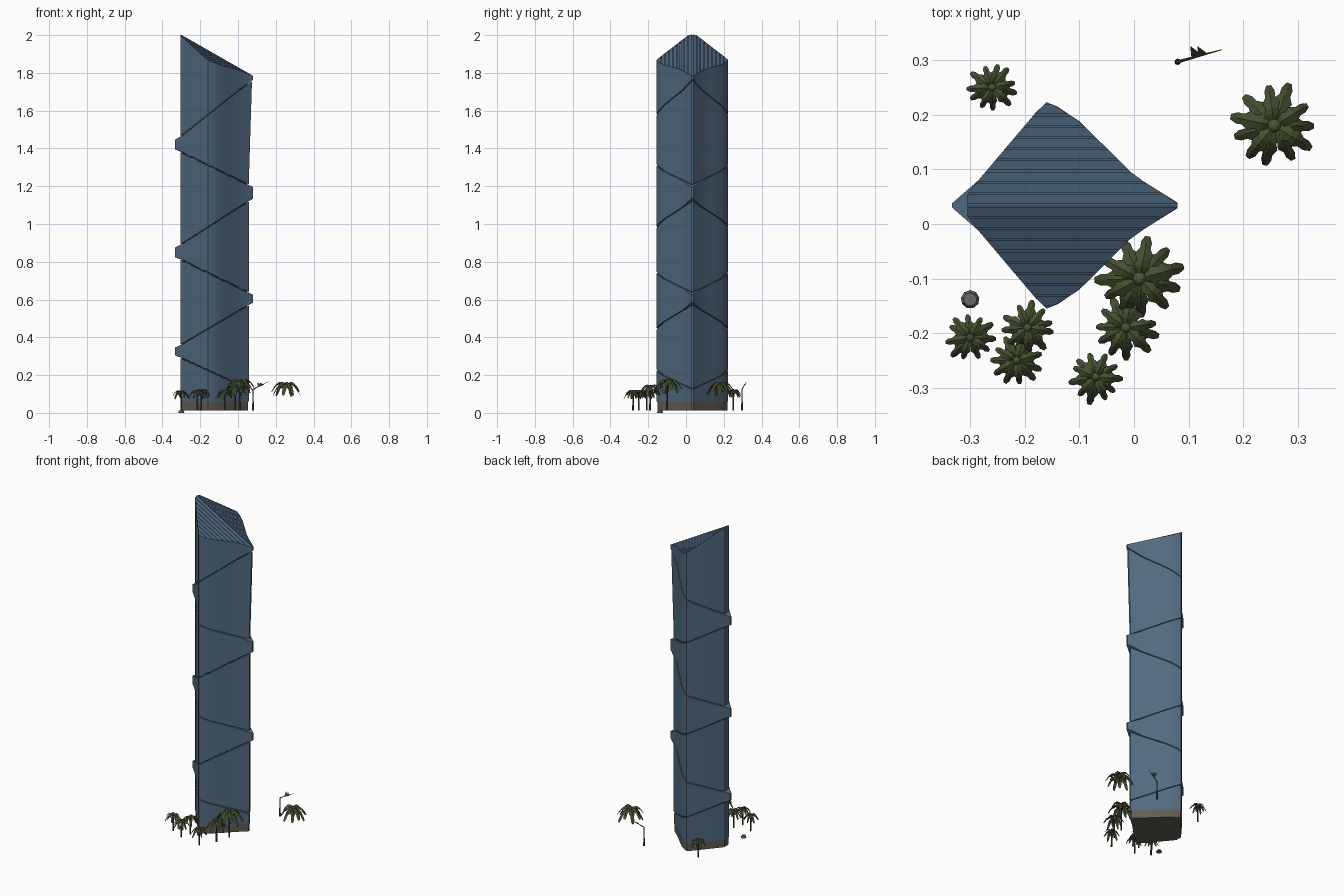
import bpy, bmesh, math, random
from mathutils import Vector, Matrix

if "Cube" in bpy.data.objects:
    bpy.data.objects.remove(bpy.data.objects["Cube"])

random.seed(4)
YC = 0.034  # tower axis in y


def mat(name, r, g, b):
    m = bpy.data.materials.new(name)
    m.diffuse_color = (r, g, b, 1)
    m.use_nodes = True
    m.node_tree.nodes["Principled BSDF"].inputs["Base Color"].default_value = m.diffuse_color
    return m


GLASS = mat("blue glass", 0.085, 0.145, 0.215)
ROOF = mat("roof blue", 0.075, 0.135, 0.21)
SEAM = mat("dark seam", 0.03, 0.045, 0.06)
BASE = mat("base taupe", 0.12, 0.11, 0.09)
LEAF = mat("palm leaf", 0.06, 0.08, 0.03)
BUD = mat("palm heart", 0.075, 0.1, 0.035)
TRUNK = mat("trunk", 0.06, 0.06, 0.045)
STONE = mat("stone", 0.14, 0.145, 0.14)


def finish(bm, name, mats, smooth=None, fix=True):
    if fix:
        bmesh.ops.recalc_face_normals(bm, faces=bm.faces)
    me = bpy.data.meshes.new(name)
    bm.to_mesh(me)
    bm.free()
    ob = bpy.data.objects.new(name, me)
    bpy.context.collection.objects.link(ob)
    for m in mats:
        me.materials.append(m)
    if smooth:
        bpy.ops.object.select_all(action='DESELECT')
        ob.select_set(True)
        bpy.context.view_layer.objects.active = ob
        bpy.ops.object.shade_smooth_by_angle(angle=math.radians(smooth))
    return ob


# Plan outline of one half of the tower: (x, distance from the axis)
def half_plan(left, right, inset=0.0):
    ends_l = {"wide": (-0.305, 0.02), "tip": (-0.333, 0.004)}[left]
    pts = [ends_l, (-0.285, 0.046), (-0.18, 0.17), (-0.16, 0.189), (-0.14, 0.181),
           (-0.10, 0.154), (-0.05, 0.105), (0.0, 0.055), (right, 0.005)]
    k = 1 - inset / 0.19
    return [(-0.125 + (x + 0.125) * k, d * k) for x, d in pts]


def full_ring(half):
    return [(x, d) for x, d in half] + [(x, -d) for x, d in reversed(half)]


def seam_z(zl, zr):
    return lambda x, d: zl + (zr - zl) * min(1, max(0, (x + 0.32) / 0.39))


def roof_z(x, d):
    return 2.006 - 0.571 * (x + 0.305) - 0.29 * abs(d)


def add_ring(bm, half, zf, dz=0.0):
    return [bm.verts.new((x, YC + d, zf(x, d) + dz)) for x, d in full_ring(half)]


def bridge(bm, a, b, mi=0):
    n = len(a)
    for i in range(n):
        f = bm.faces.new((a[i], a[(i + 1) % n], b[(i + 1) % n], b[i]))
        f.material_index = mi


# Tower shell: stacked folded panels with zigzag seams
seams = [(1.45, 1.76), (1.39, 1.20), (0.88, 1.13), (0.82, 0.63), (0.35, 0.58), (0.30, 0.12)]
bm = bmesh.new()
upper = add_ring(bm, half_plan("wide", 0.08), roof_z)
for i, (zl, zr) in enumerate(seams):
    zf = seam_z(zl, zr)
    if i % 2 == 0:   # left-wide panel above, right-wide panel below
        above = half_plan("wide", 0.08)
        below = half_plan("tip", 0.074 if i == 0 else 0.059)
    else:            # right-wide panel above, left-wide panel below
        above = half_plan("tip", 0.057)
        below = half_plan("wide", 0.08 if i < 5 else 0.057)
    groove = half_plan("wide", 0.052, 0.006)
    r1 = add_ring(bm, above, zf, 0.004)
    r2 = add_ring(bm, groove, zf, 0.003)
    r3 = add_ring(bm, groove, zf, -0.003)
    r4 = add_ring(bm, below, zf, -0.004)
    bridge(bm, upper, r1)
    bridge(bm, r1, r2)
    bridge(bm, r2, r3, 1)
    bridge(bm, r3, r4)
    upper = r4
bridge(bm, upper, add_ring(bm, half_plan("wide", 0.057), lambda x, d: 0.06))
finish(bm, "tower_shell", [GLASS, SEAM], 35)

# Sunken roof deck under the slats
bm = bmesh.new()
half = half_plan("wide", 0.08)
for s in (1, -1):
    edge = [bm.verts.new((x, YC + s * d, roof_z(x, d) - 0.012)) for x, d in half]
    ridge = [bm.verts.new((x, YC, roof_z(x, 0) - 0.012)) for x, d in half]
    for i in range(len(half) - 1):
        q = (edge[i], edge[i + 1], ridge[i + 1], ridge[i])
        bm.faces.new(q if s < 0 else q[::-1])
finish(bm, "roof_deck", [ROOF], fix=False)


# Width of the plan along x at a distance from the axis
def span(d):
    peak = 3
    out = []
    for part in (half[:peak + 1], half[peak:][::-1]):
        x = part[0][0]
        for (x0, d0), (x1, d1) in zip(part, part[1:]):
            if d0 <= d <= d1:
                x = x0 + (x1 - x0) * (d - d0) / (d1 - d0)
        out.append(x)
    return out


# Roof slats running along x, following both slopes
bm = bmesh.new()
for s in (1, -1):
    for k in range(9):
        d0, d1 = 0.003 + k * 0.0205, 0.003 + k * 0.0205 + 0.0175
        layers = []
        for dz in (0.0, -0.008):
            vs = []
            for d in (d0, d1):
                xa, xb = span(d)
                for x in ((xa, xb) if d == d0 else (xb, xa)):
                    vs.append(bm.verts.new((x, YC + s * d, roof_z(x, d) + dz - 0.001)))
            layers.append(vs)
        bm.faces.new(layers[0])
        bm.faces.new(layers[1][::-1])
        bridge(bm, layers[0], layers[1])
finish(bm, "roof_slats", [ROOF])

# Ground floor plinth
bm = bmesh.new()
lo = add_ring(bm, half_plan("wide", 0.056, 0.004), lambda x, d: 0.012)
hi = add_ring(bm, half_plan("wide", 0.056, 0.004), lambda x, d: 0.062)
bridge(bm, lo, hi)
bm.faces.new(lo)
finish(bm, "ground_floor", [BASE], 35)


# One drooping, folded palm frond with a jagged edge
def frond(bm, base, ang, r, lift):
    out = Vector((math.cos(ang), math.sin(ang), 0))
    side = Vector((-out.y, out.x, 0))
    n, rows = 7, []
    for i in range(n + 1):
        t = i / n
        c = base + out * (r * t) + Vector((0, 0, r * (lift * t - 1.65 * t * t)))
        w = r * 0.13 * (0.35 + 1.2 * math.sin(math.pi * min(1, t * 0.9 + 0.08)))
        rows.append((c, 0.06 * r if i == n else w * (0.75 if i % 2 else 1.1)))
    for (c0, w0), (c1, w1) in zip(rows, rows[1:]):
        for s in (1, -1):
            drop = Vector((0, 0, -0.6))
            q = [c0, c1, c1 + side * s * w1 + drop * w1, c0 + side * s * w0 + drop * w0]
            vs = [bm.verts.new(p) for p in (q if s < 0 else q[::-1])]
            bm.faces.new(vs)


def palm(idx, x, y, r, h, trunk=True):
    bm = bmesh.new()
    top = Vector((x, y, h))
    a0 = random.uniform(0, 6)
    for k in range(11):
        a = a0 + k * math.tau / 11 + random.uniform(-0.12, 0.12)
        frond(bm, top, a, r * random.uniform(0.88, 1.05), 1.25 if k % 2 else 0.95)
    leaf_count = len(bm.faces)
    bmesh.ops.create_icosphere(bm, subdivisions=2, radius=r * 0.16,
                               matrix=Matrix.Translation(top + Vector((0, 0, r * 0.08))))
    bm.faces.ensure_lookup_table()
    for f in bm.faces[leaf_count:]:
        f.material_index = 1
    if trunk:
        before = len(bm.faces)
        bmesh.ops.create_cone(bm, cap_ends=True, segments=8, radius1=0.005, radius2=0.0035,
                              depth=h - 0.012, matrix=Matrix.Translation((x, y, (h + 0.012) / 2)))
        bm.faces.ensure_lookup_table()
        for f in bm.faces[before:]:
            f.material_index = 2
    finish(bm, "palm_%d" % idx, [LEAF, BUD, TRUNK], fix=False)


# Palms around the tower: x, y, crown radius, crown height, has trunk
palms = [(-0.26, 0.25, 0.046, 0.115, True), (0.257, 0.18, 0.08, 0.145, False),
         (0.01, -0.10, 0.08, 0.16, True), (-0.015, -0.19, 0.06, 0.135, True),
         (-0.07, -0.28, 0.05, 0.11, True), (-0.195, -0.19, 0.05, 0.115, True),
         (-0.215, -0.25, 0.047, 0.11, True), (-0.30, -0.208, 0.047, 0.108, True)]
for i, p in enumerate(palms):
    palm(i + 1, *p)


# Bent lamp post: tubes between points
def tube(bm, a, b, r0, r1):
    a, b = Vector(a), Vector(b)
    rot = (b - a).to_track_quat('Z', 'Y').to_matrix().to_4x4()
    bmesh.ops.create_cone(bm, cap_ends=True, segments=8, radius1=r0, radius2=r1,
                          depth=(b - a).length, matrix=Matrix.Translation((a + b) / 2) @ rot)


bm = bmesh.new()
tube(bm, (0.08, 0.297, 0.012), (0.08, 0.297, 0.06), 0.006, 0.004)
tube(bm, (0.08, 0.297, 0.06), (0.08, 0.297, 0.125), 0.003, 0.003)
tube(bm, (0.08, 0.297, 0.125), (0.16, 0.319, 0.165), 0.003, 0.0008)
for x0 in (0.105, 0.118):
    vs = [bm.verts.new(p) for p in ((x0, 0.306, 0.139), (x0 + 0.018, 0.311, 0.148),
                                    (x0 - 0.002, 0.326, 0.162))]
    bm.faces.new(vs)
finish(bm, "lamp_post", [TRUNK], fix=False)

# Flat stone beside the palms
bm = bmesh.new()
bmesh.ops.create_cone(bm, cap_ends=True, segments=9, radius1=0.017, radius2=0.012, depth=0.012,
                      matrix=Matrix.Translation((-0.30, -0.138, 0.006)))
finish(bm, "stone", [STONE])
